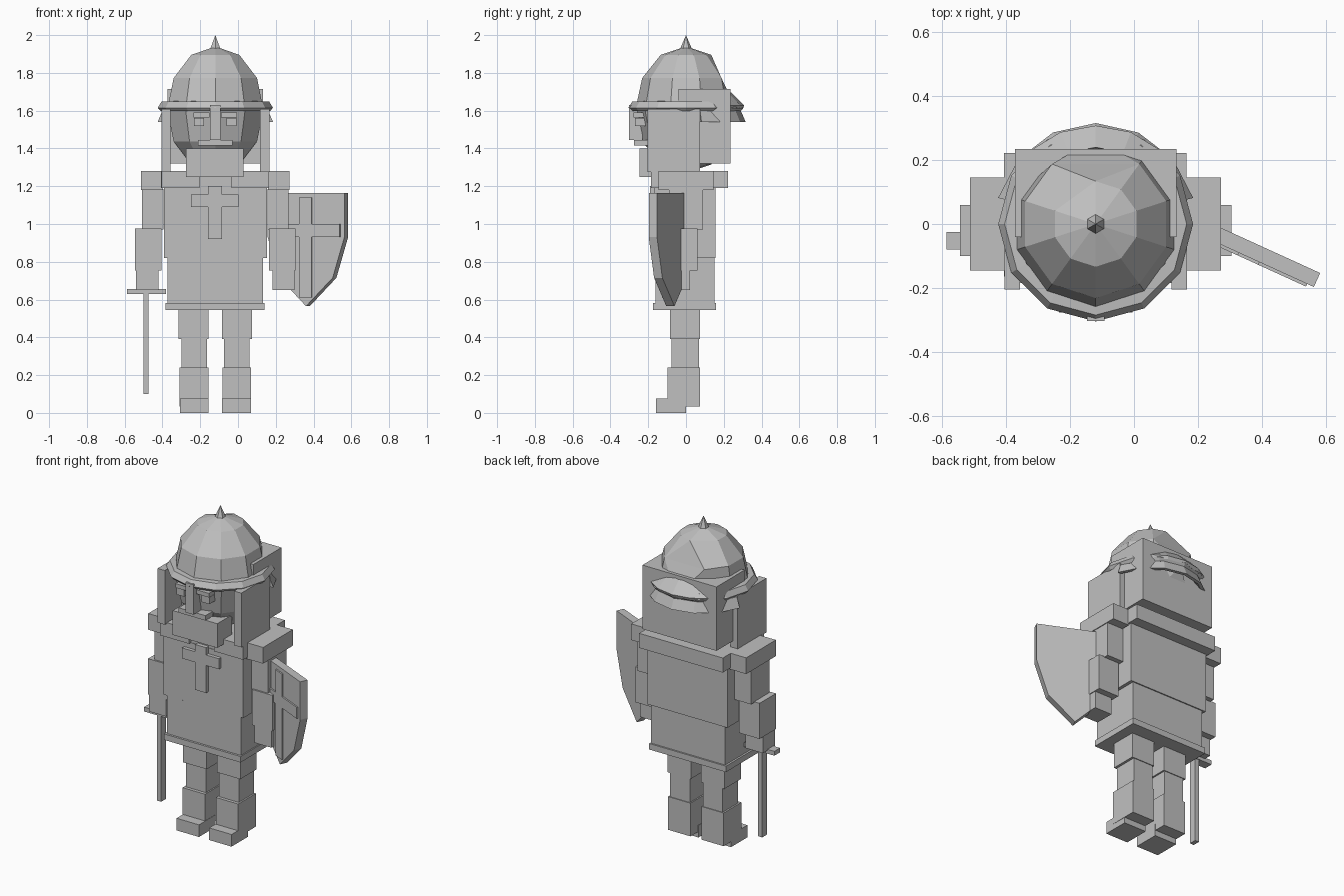
import bpy, math
from mathutils import Vector

if "Cube" in bpy.data.objects:
    bpy.data.objects.remove(bpy.data.objects["Cube"])

CX = -0.12  # body axis
stone = bpy.data.materials.new("stone_grey")
stone.diffuse_color = (0.53, 0.53, 0.53, 1)
stone.use_nodes = True
stone.node_tree.nodes["Principled BSDF"].inputs["Base Color"].default_value = stone.diffuse_color


def mesh_object(name, verts, faces):
    me = bpy.data.meshes.new(name)
    me.from_pydata(verts, [], faces)
    me.materials.append(stone)
    ob = bpy.data.objects.new(name, me)
    bpy.context.collection.objects.link(ob)
    return ob


def box(name, x0, x1, y0, y1, z0, z1):
    v = [(x, y, z) for z in (z0, z1) for x, y in ((x0, y0), (x1, y0), (x1, y1), (x0, y1))]
    f = [(3, 2, 1, 0), (4, 5, 6, 7)] + [(i, (i + 1) % 4, 4 + (i + 1) % 4, 4 + i) for i in range(4)]
    return mesh_object(name, v, f)


def pair(name, a, b, y0, y1, z0, z1):
    """Two boxes mirrored about the body axis, a..b is the distance from it."""
    box("left_" + name, CX - b, CX - a, y0, y1, z0, z1)
    box("right_" + name, CX + a, CX + b, y0, y1, z0, z1)


def swept_ring(name, section, steps, start, step):
    """Closed (radius, z) section turned around the body axis; full turn closes itself."""
    full = abs(steps * step - math.tau) < 1e-4
    rows, n = (steps if full else steps + 1), len(section)
    v = []
    for i in range(rows):
        a = start + i * step
        v += [(CX + r * math.cos(a), r * math.sin(a), z) for r, z in section]
    f = []
    for i in range(steps):
        p, q = i * n, ((i + 1) % rows) * n
        f += [(p + j, q + j, q + (j + 1) % n, p + (j + 1) % n) for j in range(n)]
    if not full:
        f += [tuple(range(n)), tuple(reversed(range((rows - 1) * n, rows * n)))]
    return mesh_object(name, v, f)


# Legs and boots
pair("thigh", 0.035, 0.195, -0.085, 0.075, 0.39, 0.56)
pair("shin", 0.045, 0.18, -0.078, 0.07, 0.23, 0.395)
pair("boot_shaft", 0.037, 0.19, -0.098, 0.075, 0.035, 0.24)
pair("foot", 0.035, 0.188, -0.16, 0.0, 0.0, 0.075)

# Tunic, chest and mantle
box("tunic_hem", -0.385, 0.14, -0.175, 0.16, 0.545, 0.582)
box("tunic_skirt", -0.373, 0.133, -0.162, 0.15, 0.58, 0.82)
box("chest", -0.393, 0.153, -0.168, 0.157, 0.82, 1.19)
box("mantle", -0.407, 0.165, -0.165, 0.222, 1.19, 1.28)
pair("collar_front", 0.085, 0.285, -0.185, -0.16, 1.19, 1.28)
box("chest_cross_upright", -0.16, -0.085, -0.19, -0.16, 0.92, 1.2)
box("chest_cross_bar", -0.25, 0.003, -0.19, -0.16, 1.09, 1.155)

# Arms
pair("shoulder_pad", 0.28, 0.393, -0.145, 0.145, 1.18, 1.28)
pair("upper_arm", 0.275, 0.388, -0.09, 0.09, 0.97, 1.185)
pair("forearm", 0.285, 0.425, -0.1, 0.06, 0.755, 0.975)
pair("hand", 0.302, 0.42, -0.1, 0.02, 0.65, 0.76)

# Sword
box("sword_guard", -0.587, -0.38, -0.08, -0.025, 0.63, 0.657)
box("sword_blade", -0.5, -0.473, -0.075, -0.03, 0.1, 0.635)

# Shield, turned outward
ang = math.radians(-24.5)
along = Vector((math.cos(ang), math.sin(ang), 0))
front = Vector((math.sin(ang), -math.cos(ang), 0))
middle = Vector((0.38, -0.061, 0))


def shield_plate(name, outline, d0, d1):
    n = len(outline)
    v = [middle + along * u + front * d + Vector((0, 0, z)) for d in (d0, d1) for u, z in outline]
    f = [tuple(range(n)), tuple(reversed(range(n, 2 * n)))]
    f += [(i, n + i, n + (i + 1) % n, (i + 1) % n) for i in range(n)]
    mesh_object(name, v, f)


half = [(0.223, 1.165), (0.223, 0.93), (0.155, 0.715), (0, 0.565)]
shield_plate("shield", half + [(-u, z) for u, z in half[-2::-1]], 0, 0.048)
shield_plate("shield_cross_upright", [(0.036, 1.14), (0.036, 0.61), (-0.036, 0.61), (-0.036, 1.14)], 0.045, 0.057)
shield_plate("shield_cross_bar", [(0.2, 1.0), (0.2, 0.93), (-0.2, 0.93), (-0.2, 1.0)], 0.045, 0.057)

# Head with helmet dome above and jaw below
bpy.ops.mesh.primitive_uv_sphere_add(segments=10, ring_count=6, radius=1, location=(CX, 0, 1.605),
                                     rotation=(0, 0, math.radians(18)))
head = bpy.context.object
head.name = "helmet_dome_and_head"
head.scale = (0.268, 0.268, 0.335)
head.data.materials.append(stone)
for v in head.data.vertices:  # put a dome edge straight ahead
    r = math.hypot(v.co.x, v.co.y)
    if r > 0.01:
        k = round((math.atan2(v.co.y, v.co.x) + math.radians(18)) / math.radians(36) - 0.5)
        a = math.radians(18 + 36 * k) - math.radians(18)
        v.co.x, v.co.y = r * math.cos(a), r * math.sin(a)

# Helmet spike
bpy.ops.mesh.primitive_cone_add(vertices=6, radius1=0.03, radius2=0, depth=0.07, location=(CX, 0, 1.965))
bpy.context.object.name = "helmet_spike"
bpy.context.object.data.materials.append(stone)

# Brim and neck guards
swept_ring("helmet_brim", [(0.25, 1.6), (0.29, 1.598), (0.305, 1.615), (0.285, 1.648), (0.25, 1.65)],
           12, 0, math.tau / 12)
swept_ring("upper_neck_guard", [(0.235, 1.66), (0.3, 1.61), (0.308, 1.628), (0.24, 1.695)],
           4, math.radians(48), math.radians(21))
swept_ring("lower_neck_guard", [(0.235, 1.6), (0.295, 1.54), (0.316, 1.54), (0.29, 1.6)],
           6, math.radians(15), math.radians(25))

# Hood block and cheek flaps
box("hood_block", -0.373, 0.133, -0.04, 0.235, 1.32, 1.715)
pair("cheek_flap", 0.237, 0.286, -0.205, 0.075, 1.275, 1.61)

# Face
box("beard", -0.275, 0.03, -0.245, -0.1, 1.25, 1.4)
box("moustache", -0.213, -0.03, -0.275, -0.2, 1.415, 1.445)
box("nose_guard", -0.147, -0.093, -0.303, -0.23, 1.445, 1.63)
pair("eye", 0.06, 0.113, -0.27, -0.2, 1.52, 1.562)
pair("brow", 0.03, 0.115, -0.277, -0.2, 1.565, 1.59)
